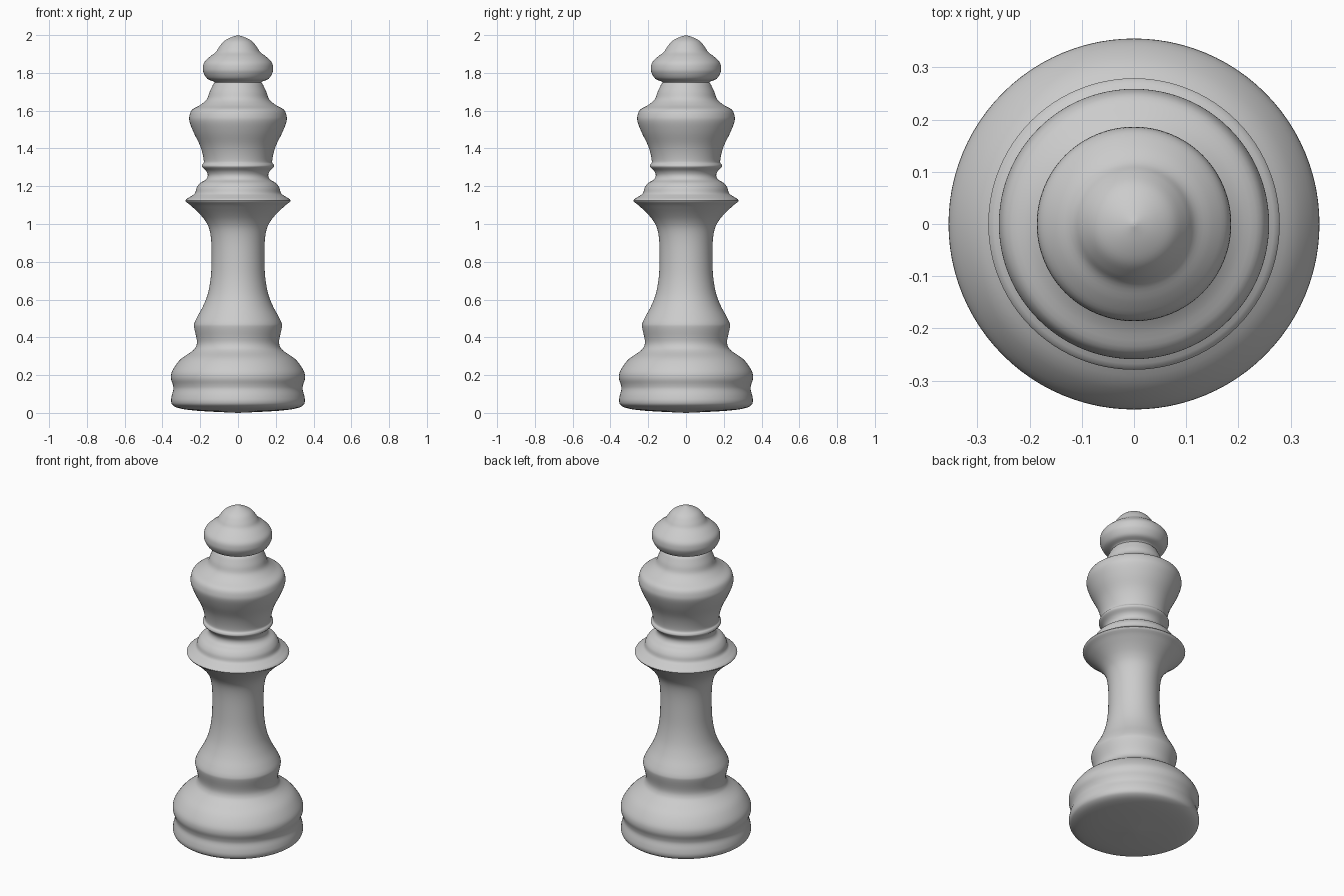
import bpy, bmesh, math

SEGMENTS = 96
STEPS = 4  # spline subdivisions between profile points

# Half profiles (radius, height), bottom to top, one list per turned section
base = [(0, 0), (0.20, 0.01), (0.30, 0.022), (0.342, 0.038), (0.354, 0.06),
        (0.351, 0.09), (0.342, 0.125), (0.345, 0.15), (0.355, 0.185),
        (0.347, 0.225), (0.305, 0.283), (0.245, 0.325), (0.223, 0.35),
        (0.218, 0.385), (0.232, 0.45), (0.231, 0.475)]
stem = [(0.215, 0.51), (0.185, 0.565), (0.16, 0.63), (0.145, 0.71),
        (0.14, 0.80), (0.141, 0.90), (0.151, 0.97), (0.172, 1.015)]
collar = [(0.205, 1.055), (0.25, 1.098), (0.279, 1.124), (0.25, 1.146),
          (0.228, 1.162), (0.219, 1.192), (0.20, 1.217), (0.17, 1.235),
          (0.16, 1.257), (0.168, 1.28), (0.19, 1.302), (0.189, 1.315)]
crown = [(0.181, 1.328), (0.187, 1.37), (0.203, 1.42), (0.235, 1.485),
         (0.256, 1.54), (0.257, 1.572), (0.243, 1.605), (0.20, 1.63),
         (0.165, 1.66), (0.15, 1.70), (0.132, 1.738)]
finial = [(0.125, 1.752), (0.162, 1.768), (0.182, 1.80), (0.186, 1.825),
          (0.179, 1.855), (0.15, 1.885), (0.118, 1.91), (0.10, 1.937),
          (0.075, 1.967), (0.04, 1.987), (0, 2.0)]


def smooth_profile(pts):
    """Catmull-Rom curve through the profile points."""
    out = []
    for i in range(len(pts) - 1):
        p0, p1 = pts[max(i - 1, 0)], pts[i]
        p2, p3 = pts[i + 1], pts[min(i + 2, len(pts) - 1)]
        for s in range(STEPS):
            t = s / STEPS
            out.append([max(0.0, 0.5 * (2 * b + (c - a) * t
                        + (2 * a - 5 * b + 4 * c - d) * t ** 2
                        + (3 * b - a - 3 * c + d) * t ** 3))
                        for a, b, c, d in zip(p0, p1, p2, p3)])
    return out + [list(pts[-1])]


def lathe(name, pts):
    """Spin a half profile around z into a closed solid."""
    bm = bmesh.new()
    verts = [bm.verts.new((r, 0, z)) for r, z in pts]
    edges = [bm.edges.new(pair) for pair in zip(verts, verts[1:])]
    bmesh.ops.spin(bm, geom=verts + edges, cent=(0, 0, 0), axis=(0, 0, 1),
                   angle=math.tau, steps=SEGMENTS)
    bmesh.ops.remove_doubles(bm, verts=bm.verts, dist=1e-5)
    bmesh.ops.recalc_face_normals(bm, faces=bm.faces)
    mesh = bpy.data.meshes.new(name)
    bm.to_mesh(mesh)
    bm.free()
    obj = bpy.data.objects.new(name, mesh)
    bpy.context.collection.objects.link(obj)
    bpy.context.view_layer.objects.active = obj
    obj.select_set(True)
    bpy.ops.object.shade_smooth_by_angle(angle=math.radians(50))
    return obj


# The piece is turned in one go, so the sections flow into each other
lathe("turned_chess_piece", smooth_profile(base + stem + collar + crown + finial))
